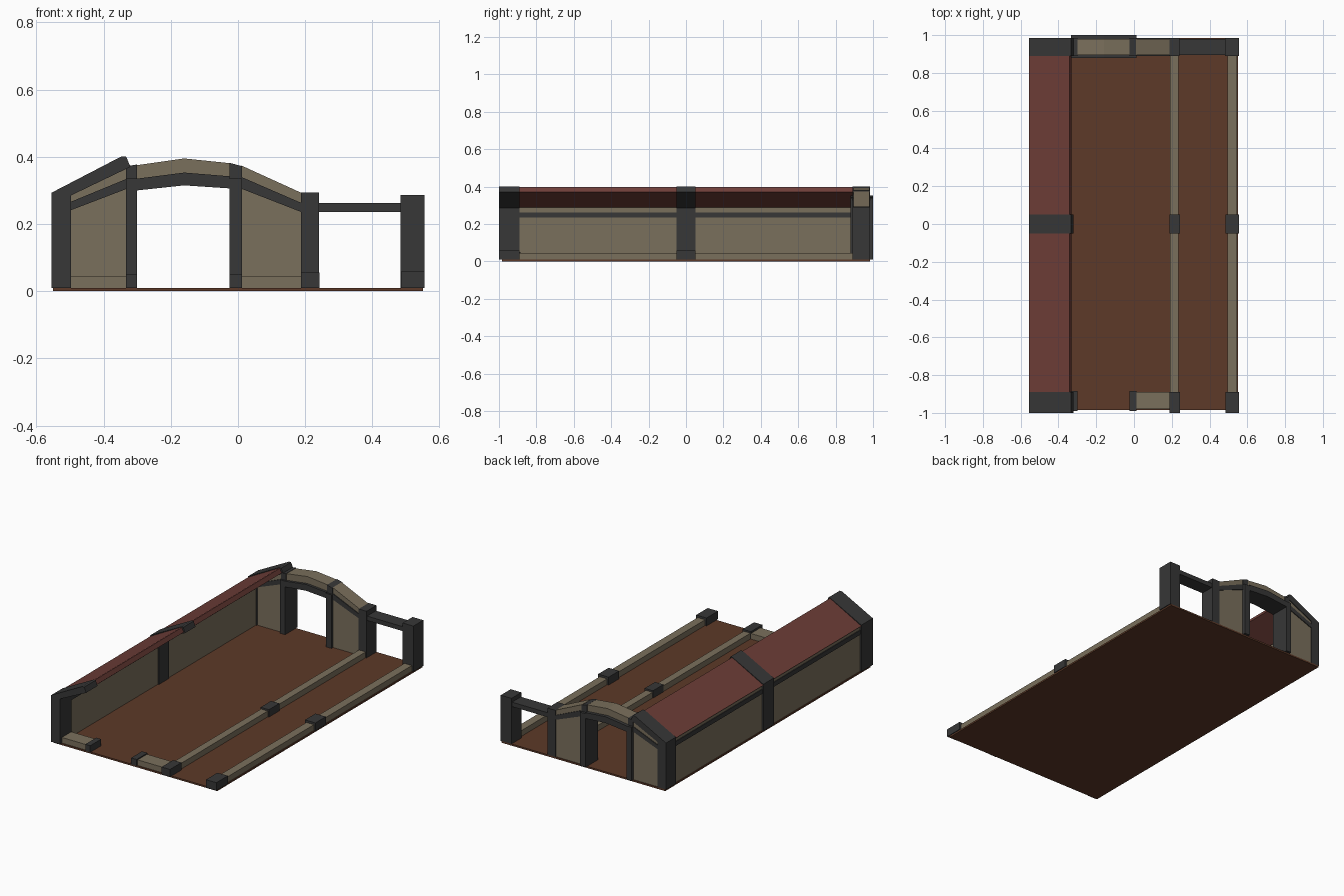
import bpy, bmesh

if "Cube" in bpy.data.objects:
    bpy.data.objects.remove(bpy.data.objects["Cube"])


def material(name, rgb):
    m = bpy.data.materials.new(name)
    m.diffuse_color = (*rgb, 1)
    m.use_nodes = True
    m.node_tree.nodes["Principled BSDF"].inputs["Base Color"].default_value = m.diffuse_color
    return m


TIMBER = material("dark_timber", (0.038, 0.038, 0.038))
PLASTER = material("plaster", (0.195, 0.16, 0.107))
ROOF = material("red_roof", (0.156, 0.048, 0.039))
EARTH = material("brown_floor", (0.109, 0.041, 0.021))


def prism(name, profile, y0, y1, mat):
    """Extrude an (x, z) profile from y0 to y1."""
    bm = bmesh.new()
    face = bm.faces.new([bm.verts.new((x, y0, z)) for x, z in profile])
    ext = bmesh.ops.extrude_face_region(bm, geom=[face])
    verts = [v for v in ext["geom"] if isinstance(v, bmesh.types.BMVert)]
    bmesh.ops.translate(bm, verts=verts, vec=(0, y1 - y0, 0))
    bmesh.ops.recalc_face_normals(bm, faces=bm.faces)
    mesh = bpy.data.meshes.new(name)
    bm.to_mesh(mesh)
    bm.free()
    mesh.materials.append(mat)
    obj = bpy.data.objects.new(name, mesh)
    bpy.context.collection.objects.link(obj)


def box(name, x0, x1, y0, y1, z0, z1, mat):
    prism(name, [(x0, z0), (x1, z0), (x1, z1), (x0, z1)], y0, y1, mat)


def strip(name, lower, upper, y0, y1, mat):
    """Band between two polylines running left to right."""
    prism(name, lower + upper[::-1], y0, y1, mat)


Z = 0.01
FRONT, MID, BACK = (-1.0, -0.89), (-0.05, 0.05), (0.89, 0.985)

# Floor
box("floor", -0.55, 0.55, -0.985, 0.985, 0, Z, EARTH)

# Full-height left wall with its rail
box("left_wall", -0.545, -0.503, -0.89, 0.89, Z, 0.292, PLASTER)
box("left_wall_rail", -0.55, -0.498, -0.89, 0.89, 0.235, 0.262, TIMBER)

# Left posts and rafters
for y0, y1 in (FRONT, MID, BACK):
    prism("left_post", [(-0.555, Z), (-0.497, Z), (-0.497, 0.295), (-0.555, 0.293)], y0, y1, TIMBER)
    prism("rafter", [(-0.555, 0.293), (-0.497, 0.285), (-0.32, 0.37),
                     (-0.333, 0.401), (-0.347, 0.401)], y0, y1, TIMBER)

# Left roof slope
prism("roof_slope", [(-0.555, 0.287), (-0.497, 0.289), (-0.33, 0.372),
                     (-0.342, 0.398), (-0.348, 0.398)], -0.89, 0.89, ROOF)

# Cut-down walls running front to back
box("middle_low_wall", 0.19, 0.235, -0.89, 0.89, Z, 0.045, PLASTER)
box("right_low_wall", 0.495, 0.545, -0.89, 0.89, Z, 0.045, PLASTER)

# Cut-down posts
for y0, y1 in (FRONT, MID):
    box("middle_low_post", 0.187, 0.243, y0, y1, Z, 0.055, TIMBER)
    box("right_low_post", 0.485, 0.555, y0, y1, Z, 0.058, TIMBER)

# Cut-down front wall with door posts
for x0, x1 in ((-0.5, -0.33), (0.01, 0.19)):
    box("front_low_wall", x0, x1, -0.98, -0.89, Z, 0.044, PLASTER)
for x0, x1 in ((-0.333, -0.3), (-0.025, 0.012)):
    box("front_low_door_post", x0, x1, -0.99, -0.885, Z, 0.05, TIMBER)

# Back wall: lower panels, sloping rails and upper panels
sides = [
    ([(-0.5, 0.24), (-0.33, 0.305)], [(-0.5, 0.265), (-0.33, 0.335)], [(-0.5, 0.292), (-0.33, 0.372)]),
    ([(0.01, 0.305), (0.19, 0.235)], [(0.01, 0.34), (0.19, 0.262)], [(0.01, 0.374), (0.19, 0.292)]),
]
for low, mid, top in sides:
    ground = [(x, Z) for x, _ in low]
    strip("back_panel", ground, low, 0.895, 0.98, PLASTER)
    strip("back_rail", low, mid, 0.89, 0.985, TIMBER)
    strip("back_upper_panel", mid, top, 0.895, 0.98, PLASTER)

# Back doorway: posts and arched head
for x0, x1, za, zb in ((-0.333, -0.3, 0.372, 0.377), (-0.025, 0.012, 0.382, 0.372)):
    prism("back_door_post", [(x0, Z), (x1, Z), (x1, zb), (x0, za)], 0.89, 0.985, TIMBER)
    box("back_door_jamb", x0, x1, 0.88, 1.0, Z, 0.335, TIMBER)
arch = [[(-0.3, z0), (-0.16, z1), (-0.025, z2)] for z0, z1, z2 in
        ((0.3, 0.315, 0.306), (0.335, 0.353, 0.342), (0.375, 0.395, 0.381))]
strip("door_arch", arch[0], arch[1], 0.88, 1.0, TIMBER)
strip("arch_upper_panel", arch[1], arch[2], 0.895, 0.98, PLASTER)

# Back porch posts and beam
box("porch_inner_post", 0.187, 0.241, *BACK, Z, 0.293, TIMBER)
box("porch_outer_post", 0.483, 0.555, *BACK, Z, 0.287, TIMBER)
box("porch_beam", 0.24, 0.485, 0.895, 0.98, 0.235, 0.262, TIMBER)
